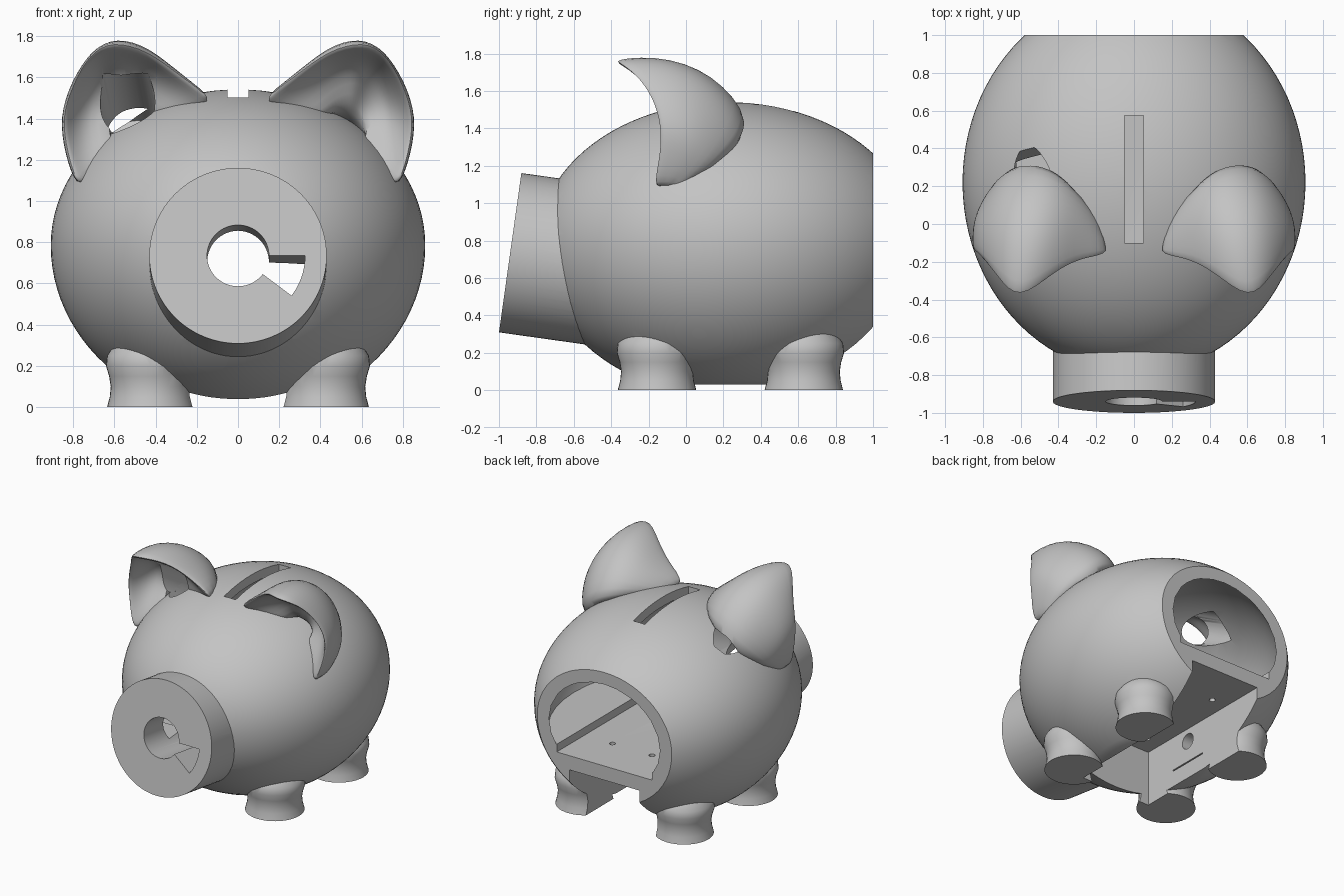
import bpy, bmesh, math
from mathutils import Vector, Matrix

if "Cube" in bpy.data.objects:
    bpy.data.objects.remove(bpy.data.objects["Cube"], do_unlink=True)

grey = bpy.data.materials.new("plain_grey")
grey.use_nodes = True
grey.diffuse_color = (0.55, 0.55, 0.55, 1)
grey.node_tree.nodes["Principled BSDF"].inputs["Base Color"].default_value = (0.55, 0.55, 0.55, 1)

BODY_CENTRE = Vector((0, 0.22, 0.785))
SNOUT_FACE = Vector((0, -0.94, 0.735))
SNOUT_TILT = math.radians(8)


def make(name, bm):
    bmesh.ops.recalc_face_normals(bm, faces=bm.faces[:])
    mesh = bpy.data.meshes.new(name)
    bm.to_mesh(mesh)
    bm.free()
    mesh.materials.append(grey)
    obj = bpy.data.objects.new(name, mesh)
    bpy.context.scene.collection.objects.link(obj)
    return obj


def ellipsoid(name, radii, depth, segments, cuts):
    """Ellipsoid around the body centre with its own lower radius, cut flat by planes."""
    bm = bmesh.new()
    bmesh.ops.create_uvsphere(bm, u_segments=segments, v_segments=segments // 2, radius=1)
    for v in bm.verts:
        x, y, z = v.co
        v.co = BODY_CENTRE + Vector((x * radii[0], y * radii[1], z * (radii[2] if z > 0 else depth)))
    for plane, normal in cuts:
        bmesh.ops.bisect_plane(bm, geom=bm.verts[:] + bm.edges[:] + bm.faces[:],
                               plane_co=plane, plane_no=normal, clear_inner=True)
        bmesh.ops.holes_fill(bm, edges=[e for e in bm.edges if e.is_boundary], sides=0)
    return make(name, bm)


def box(name, low, high):
    low, high = Vector(low), Vector(high)
    bm = bmesh.new()
    place = Matrix.Translation((low + high) / 2) @ Matrix.Diagonal((*(high - low), 1))
    bmesh.ops.create_cube(bm, size=1, matrix=place)
    return make(name, bm)


def loft(name, rings):
    bm = bmesh.new()
    rows = [[bm.verts.new(p) for p in ring] for ring in rings]
    n = len(rows[0])
    for a, b in zip(rows, rows[1:]):
        for k in range(n):
            bm.faces.new((a[k], a[(k + 1) % n], b[(k + 1) % n], b[k]))
    bm.faces.new(rows[0])
    bm.faces.new(rows[-1])
    return make(name, bm)


def prism(name, outline, start, direction, length):
    """Extrude a flat outline from start along direction."""
    d = Vector(direction).normalized()
    side = Vector((1, 0, 0)) if abs(d.x) < 0.9 else Vector((0, 1, 0))
    up = side.cross(d).normalized()
    side = d.cross(up)
    near = [Vector(start) + side * a + up * b for a, b in outline]
    return loft(name, [near, [p + d * length for p in near]])


def arc(radius, begin, end, steps):
    angles = [math.radians(begin + (end - begin) * k / steps) for k in range(steps + 1)]
    return [(radius * math.cos(t), radius * math.sin(t)) for t in angles]


def circle(radius, steps=64):
    return arc(radius, 0, 360, steps)[:-1]


def baked(obj):
    graph = bpy.context.evaluated_depsgraph_get()
    return bpy.data.meshes.new_from_object(obj.evaluated_get(graph))


def combine(obj, tool, operation="DIFFERENCE"):
    """Boolean the tool into the object, trying the next solver if one gives nothing."""
    mod = obj.modifiers.new("combine", "BOOLEAN")
    mod.operation = operation
    mod.object = tool
    for solver in ("EXACT", "FLOAT"):
        mod.solver = solver
        mesh = baked(obj)
        if len(mesh.polygons):
            obj.data = mesh
            break
    obj.modifiers.clear()
    bpy.data.objects.remove(tool, do_unlink=True)


def smooth(obj, degrees):
    obj.data.shade_smooth()
    obj.data.set_sharp_from_angle(angle=math.radians(degrees))


# Ears: rim, back bulge and root curves, running from inner to outer corner
RIM = [(.07, -.17, 1.48), (.27, -.20, 1.61), (.43, -.30, 1.74), (.62, -.47, 1.79), (.73, -.33, 1.72),
       (.81, -.21, 1.57), (.865, -.16, 1.41), (.84, -.16, 1.24), (.78, -.20, 1.03)]
BULGE = [(.11, -.09, 1.48), (.28, -.02, 1.62), (.43, -.05, 1.76), (.56, -.09, 1.81), (.69, -.05, 1.76),
         (.81, -.04, 1.60), (.87, -.01, 1.41), (.845, -.02, 1.24), (.78, -.10, 1.05)]
ROOT = [(.15, -.02, 1.44), (.28, .20, 1.48), (.42, .37, 1.44), (.57, .42, 1.36), (.68, .38, 1.25),
        (.75, .28, 1.18), (.79, .15, 1.11), (.79, .03, 1.08), (.76, -.08, 1.03)]
POCKET = Vector((.52, .01, 1.36))


def ear(name, side):
    rings = []
    for i, (r, m, b) in enumerate(zip(RIM, BULGE, ROOT)):
        r, m, b = Vector(r), Vector(m), Vector(b)
        w = math.sin(math.pi * i / 8)
        back = (m + b) / 2 + Vector((0, .06, .07)) * w
        lip = r.lerp(POCKET, .1) + Vector((0, .06, 0)) * w
        hollow = r.lerp(POCKET, .38) + Vector((0, .21, .03)) * w
        deep = r.lerp(POCKET, .9)
        root = b.lerp(BODY_CENTRE, .04)
        rings.append([Vector((p.x * side, p.y, p.z)) for p in (root, back, m, r, lip, hollow, deep)])
    obj = loft(name, rings)
    obj.modifiers.new("rounding", "SUBSURF").levels = 2
    obj.data = baked(obj)
    obj.modifiers.clear()
    return obj


left_ear, right_ear = ear("left_ear", 1), ear("right_ear", -1)

# Body: ellipsoid with a fuller belly, flat at the rear and underneath
body = ellipsoid("body", (0.908, 1.012, 0.756), 0.82, 96,
                 [((0, 1, 0), (0, -1, 0)), ((0, 0, .03), (0, 0, 1))])

# Legs: flared stubs that run into the belly
for x in (-.425, .425):
    for y in (-.155, .63):
        profile = [(.21, 0), (.197, .05), (.192, .1), (.2, .15), (.215, .2), (.21, .25), (.17, .31), (.1, .37)]
        combine(body, loft("leg", [[(x + a, y + b, z) for a, b in circle(r, 40)] for r, z in profile]), "UNION")

# Snout: tilted drum
inward = Vector((0, math.cos(SNOUT_TILT), -math.sin(SNOUT_TILT)))
combine(body, prism("snout", circle(.43, 96), SNOUT_FACE, inward, .48), "UNION")

# Hollow inside with a recessed floor, open at the rear
combine(body, ellipsoid("hollow_cut", (.84, .95, .685), .685, 40, [((0, 0, .6), (0, 0, 1))]))
combine(body, box("floor_cut", (-.41, -.48, .54), (.41, 1.2, .66)))

# Keyhole in the snout: round hole with a wedge beside it
before = SNOUT_FACE - inward * .1
combine(body, prism("snout_hole_cut", circle(.15), before, inward, .6))
wedge = [(.05, 0)] + arc(.325, 0, -37, 10) + [(.04, -.03)]
combine(body, prism("snout_wedge_cut", wedge, before, inward, .6))

# Coin slot on the back
combine(body, box("coin_slot_cut", (-.05, -.1, 1.2), (.05, .575, 1.8)))

# Compartment under the belly, with screw holes and wall recesses
combine(body, box("compartment_cut", (-.3, -.2, -.2), (.3, 1.2, .43)))
for x in (-.17, .17):
    for y in (-.06, .66):
        combine(body, prism("screw_hole_cut", circle(.022, 16), (x, y, .35), (0, 0, 1), .3))
combine(body, prism("wall_hole_cut", circle(.06, 32), (-.25, .235, .33), (-1, 0, 0), .15))
combine(body, box("wall_slit_cut", (-.4, .07, .155), (-.25, .4, .165)))

# Round bore from the right ear down into the hollow
bore = Vector((.1, .85, -.5)).normalized()
for part in (right_ear, body):
    combine(part, prism("ear_bore_cut", circle(.135, 48), Vector((-.54, -.05, 1.5)) - bore * .1, bore, .55))

smooth(body, 32)
smooth(left_ear, 50)
smooth(right_ear, 50)
